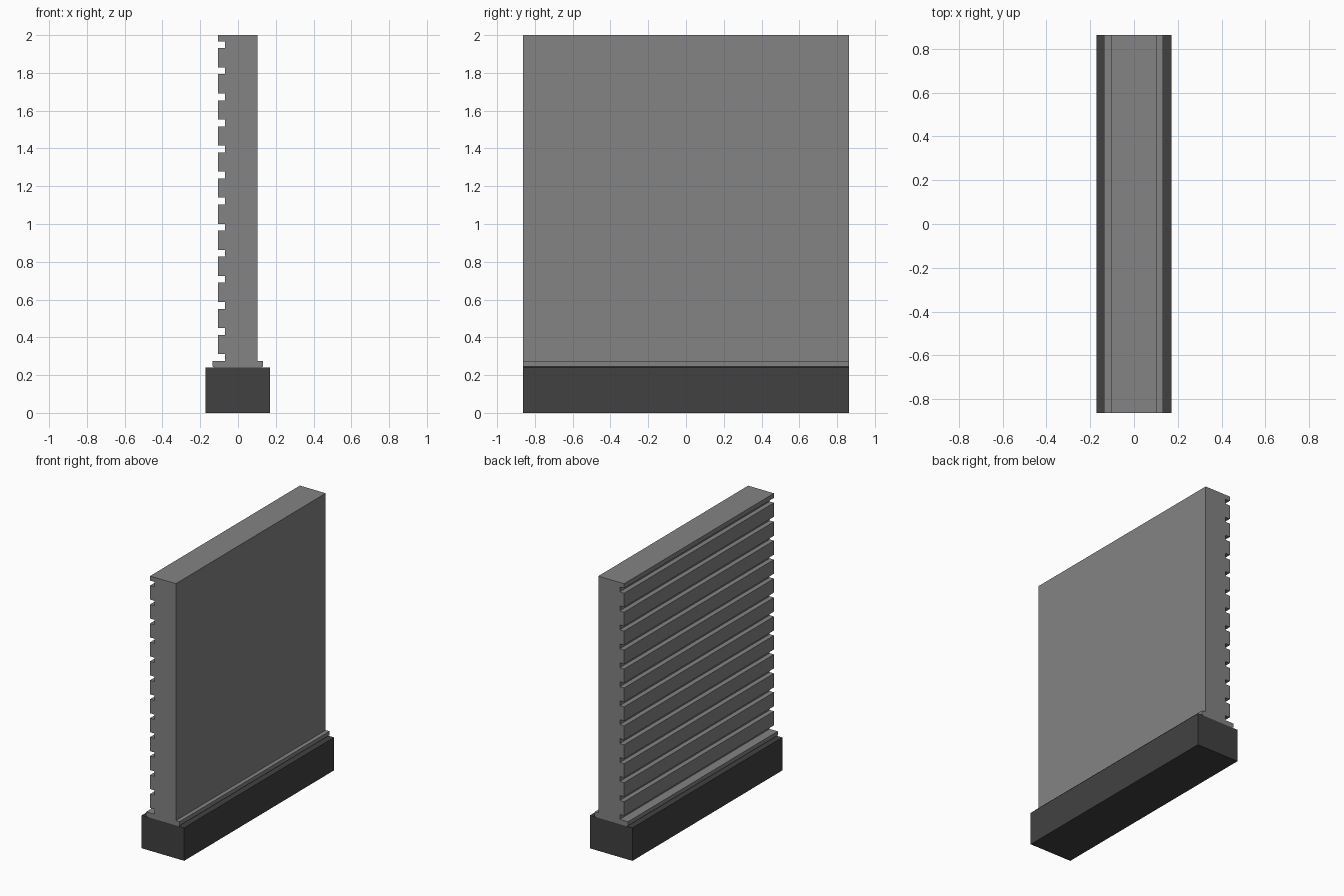
import bpy
import bmesh

if "Cube" in bpy.data.objects:
    bpy.data.objects.remove(bpy.data.objects["Cube"])

HALF_LENGTH = 0.862


def material(name, value):
    mat = bpy.data.materials.new(name)
    mat.diffuse_color = (value, value, value, 1)
    mat.use_nodes = True
    mat.node_tree.nodes["Principled BSDF"].inputs["Base Color"].default_value = mat.diffuse_color
    return mat


def extrude_profile(name, points, mat):
    """Sweep a closed x-z profile along the full length in y."""
    bm = bmesh.new()
    face = bm.faces.new([bm.verts.new((x, -HALF_LENGTH, z)) for x, z in points])
    swept = bmesh.ops.extrude_face_region(bm, geom=[face])
    verts = [v for v in swept["geom"] if isinstance(v, bmesh.types.BMVert)]
    bmesh.ops.translate(bm, verts=verts, vec=(0, 2 * HALF_LENGTH, 0))
    bmesh.ops.recalc_face_normals(bm, faces=bm.faces)
    mesh = bpy.data.meshes.new(name)
    bm.to_mesh(mesh)
    bm.free()
    mesh.materials.append(mat)
    obj = bpy.data.objects.new(name, mesh)
    bpy.context.collection.objects.link(obj)
    return obj


light_grey = material("light grey concrete", 0.227)
dark_grey = material("dark grey concrete", 0.053)

# Foundation block
extrude_profile("foundation",
                [(-0.172, 0), (0.17, 0), (0.17, 0.24), (-0.172, 0.24)], dark_grey)

# Wall panel with a projecting ledge at its foot
profile = [(-0.125, 0.24), (0.122, 0.24), (0.133, 0.246), (0.133, 0.275),
           (0.103, 0.275), (0.103, 2.0), (-0.105, 2.0)]

# Horizontal grooves on the left face, listed from top to bottom
GROOVES, PITCH, GROOVE_HEIGHT = 13, 0.138, 0.036
for i in range(GROOVES):
    low = 0.275 + PITCH * (GROOVES - 1 - i)
    high = low + GROOVE_HEIGHT
    profile += [(-0.105, high), (-0.07, high), (-0.07, low)]
    if i < GROOVES - 1:
        profile.append((-0.105, low))

# Left side of the ledge
profile += [(-0.136, 0.275), (-0.136, 0.246)]
extrude_profile("wall_panel", profile, light_grey)
